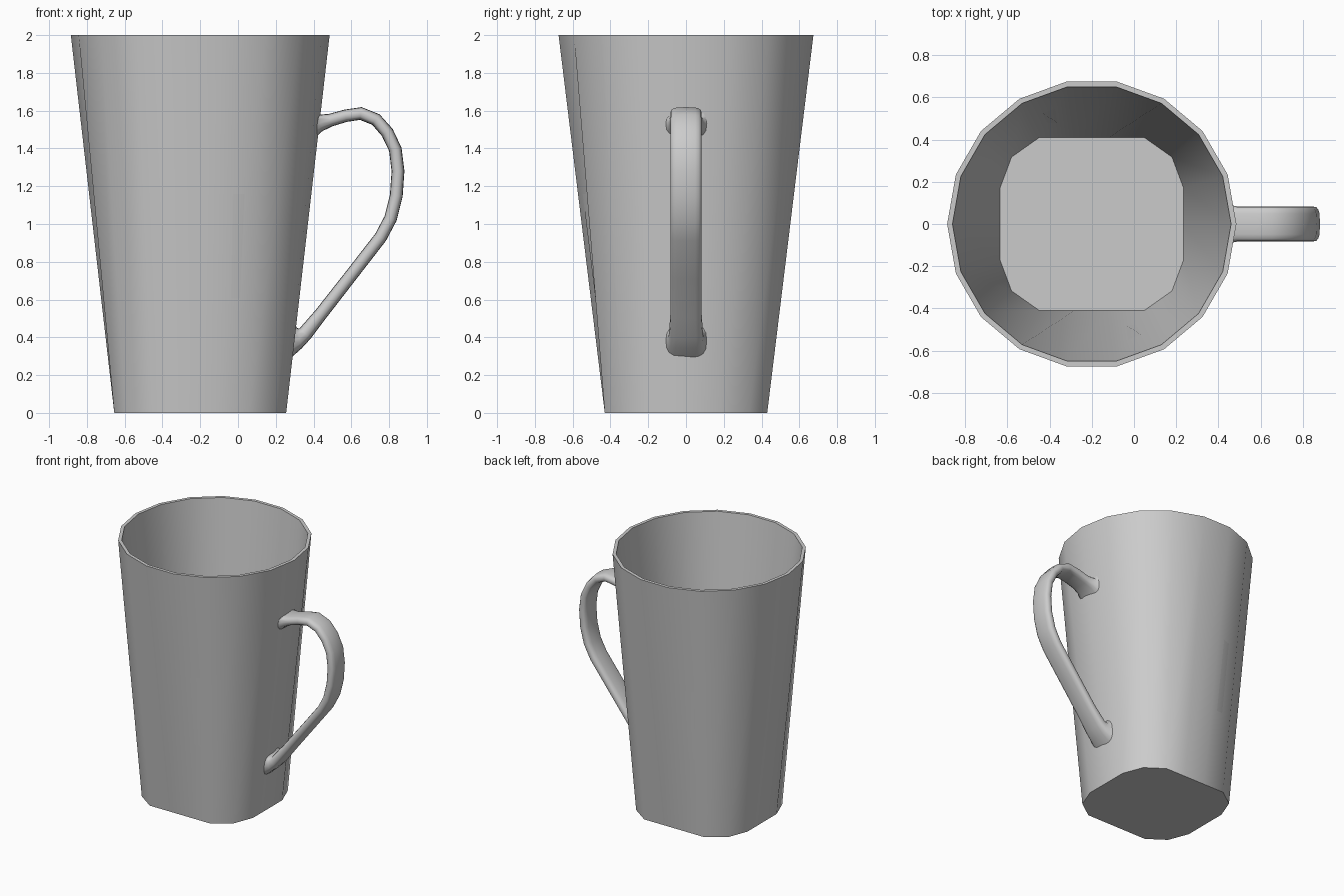
import bpy, math
from mathutils import Vector

if "Cube" in bpy.data.objects:
    bpy.data.objects.remove(bpy.data.objects["Cube"])

CX = -0.2  # axis of the cup


def make_object(name, verts, faces, angle):
    mesh = bpy.data.meshes.new(name)
    mesh.from_pydata(verts, [], faces)
    mesh.update()
    obj = bpy.data.objects.new(name, mesh)
    bpy.context.collection.objects.link(obj)
    bpy.ops.object.select_all(action='DESELECT')
    obj.select_set(True)
    bpy.context.view_layer.objects.active = obj
    bpy.ops.object.mode_set(mode='EDIT')
    bpy.ops.mesh.select_all(action='SELECT')
    bpy.ops.mesh.normals_make_consistent(inside=False)
    bpy.ops.object.mode_set(mode='OBJECT')
    bpy.ops.object.shade_smooth_by_angle(angle=math.radians(angle))
    return obj


def bridge(rings, n):
    return [(r * n + i, r * n + (i + 1) % n, (r + 1) * n + (i + 1) % n, (r + 1) * n + i)
            for r in range(rings - 1) for i in range(n)]


def mirror_quarter(q):
    # first quadrant points (starting on the x axis) to a full closed ring
    half = q + [(-x, y) for x, y in reversed(q)]
    return half + [(x, -y) for x, y in reversed(half[1:-1])]


# Cup: rounded-square foot lofted to an 18-sided rim, with inner wall and floor
foot_out = mirror_quarter([(.455, 0), (.455, .18), (.395, .335), (.26, .43), (.085, .43)])
foot_in = mirror_quarter([(.435, 0), (.435, .17), (.38, .317), (.25, .409), (.08, .409)])


def rim(radius):
    return [(radius * math.cos(math.tau * i / 18), radius * math.sin(math.tau * i / 18))
            for i in range(18)]


levels = [(foot_out, 0), (rim(.685), 2), (rim(.66), 2), (foot_in, .03)]
verts = [(CX + x, y, z) for ring, z in levels for x, y in ring]
faces = bridge(4, 18) + [tuple(range(18)), tuple(range(54, 72))]
make_object("cup", verts, faces, 40)

# Handle: rounded strap swept along a side profile, flared where it meets the cup
# each station: x, z, half width, half thickness
path = [(.415, 1.53, .11, .075), (.435, 1.535, .095, .045), (.49, 1.55, .083, .034),
        (.57, 1.573, .083, .033), (.65, 1.585, .083, .034), (.73, 1.553, .083, .034),
        (.79, 1.485, .083, .034), (.833, 1.395, .083, .034), (.847, 1.28, .083, .034),
        (.838, 1.15, .083, .034), (.808, 1.03, .083, .034), (.755, .93, .083, .034),
        (.60, .73, .083, .034), (.44, .525, .083, .035), (.355, .42, .09, .04),
        (.325, .395, .095, .055), (.29, .38, .11, .09)]
section = []
for i in range(16):
    c, s = math.cos(math.tau * i / 16), math.sin(math.tau * i / 16)
    section.append((math.copysign(abs(c) ** .55, c), math.copysign(abs(s) ** .75, s)))

wall = Vector((.115, 1)).normalized()
verts = []
last = len(path) - 1
for k, (x, z, w, t) in enumerate(path):
    a, b = path[max(k - 1, 0)], path[min(k + 1, last)]
    d = Vector((b[0] - a[0], b[1] - a[1])).normalized()
    n = Vector((-d.y, d.x))
    if k == 0:
        n = wall
    elif k == last:
        n = -wall
    elif k == last - 1:
        n = (n - wall).normalized()
    verts += [(x + n.x * t * v, w * u, z + n.y * t * v) for u, v in section]
make_object("handle", verts, bridge(len(path), 16), 50)
